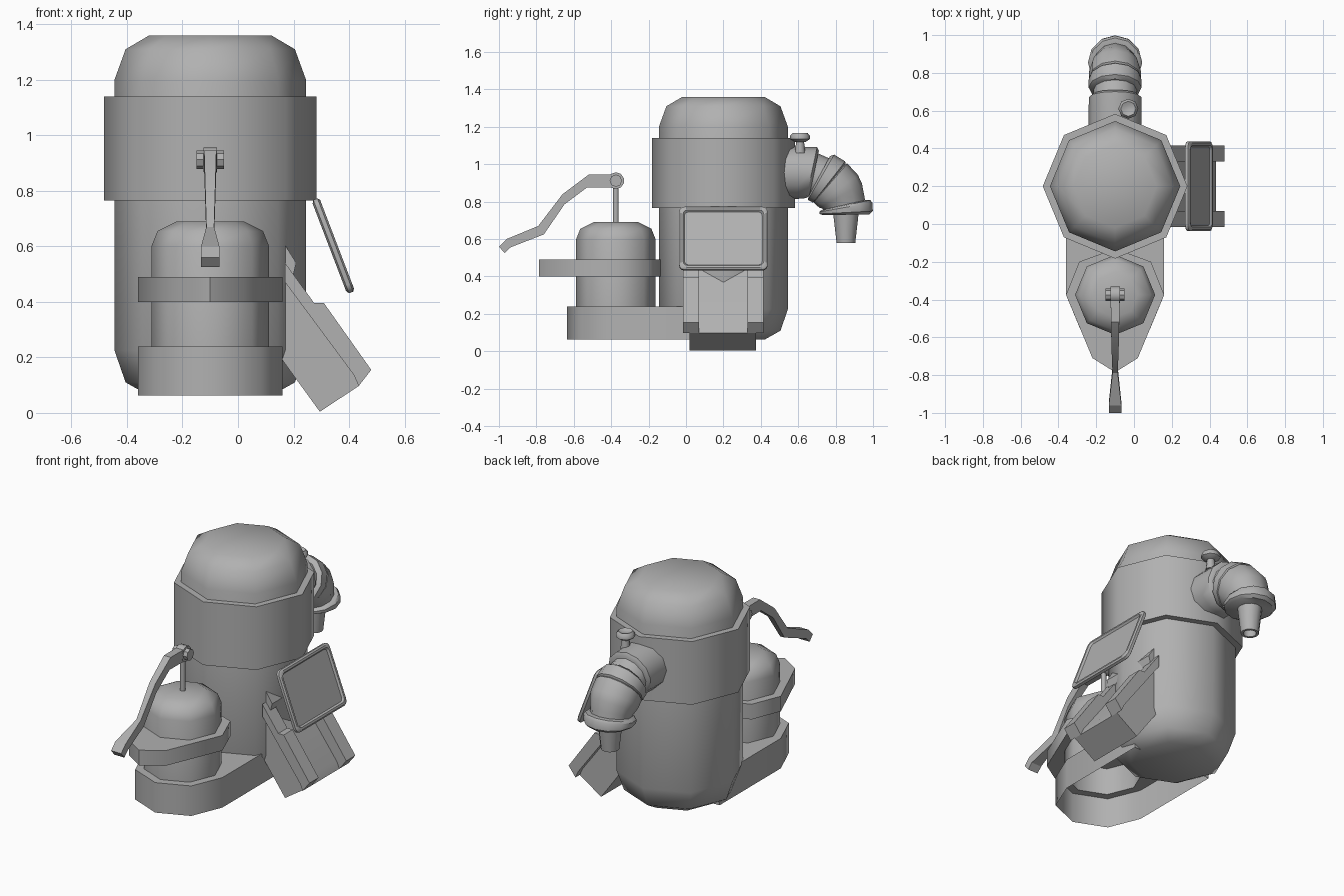
import bpy, bmesh, math
from mathutils import Vector, Matrix

if "Cube" in bpy.data.objects:
    bpy.data.objects.remove(bpy.data.objects["Cube"])

# One dark grey for the whole model
grey = bpy.data.materials.new("dark_grey")
grey.diffuse_color = (.44, .44, .44, 1)
grey.use_nodes = True
grey.node_tree.nodes["Principled BSDF"].inputs["Base Color"].default_value = grey.diffuse_color


def loft(name, rings, caps=(True, True), angle=50):
    """Skin a list of equal-length point rings into one object."""
    bm = bmesh.new()
    vs = [[bm.verts.new(p) for p in r] for r in rings]
    n = len(vs[0])
    for a, b in zip(vs, vs[1:]):
        for i in range(n):
            j = (i + 1) % n
            bm.faces.new((a[i], a[j], b[j], b[i]))
    if caps[0]:
        bm.faces.new(vs[0][::-1])
    if caps[1]:
        bm.faces.new(vs[-1])
    bmesh.ops.recalc_face_normals(bm, faces=bm.faces)
    me = bpy.data.meshes.new(name)
    bm.to_mesh(me)
    bm.free()
    me.shade_smooth()
    me.set_sharp_from_angle(angle=math.radians(angle))
    me.materials.append(grey)
    ob = bpy.data.objects.new(name, me)
    bpy.context.collection.objects.link(ob)
    return ob


def circle(center, r, n=8, axis=(0, 0, 1)):
    rot = Vector((0, 0, 1)).rotation_difference(Vector(axis)).to_matrix()
    return [Vector(center) + rot @ Vector((r * math.cos(t), r * math.sin(t), 0))
            for t in (2 * math.pi * i / n for i in range(n))]


def lathe(name, x, y, profile, n=8, caps=(True, True)):
    return loft(name, [circle((x, y, z), r, n) for r, z in profile], caps)


def extrude_y(name, outline, y0, y1):
    return loft(name, [[(x, y, z) for x, z in outline] for y in (y0, y1)], angle=20)


CX, TY, SY = -0.10, 0.20, -0.375

# Main tank and its collar
lathe("main_tank", CX, TY, [(.22, .062), (.305, .11), (.345, .225), (.345, 1.2),
                            (.305, 1.31), (.22, 1.36)])
lathe("tank_collar", CX, TY, [(.34, .765), (.383, .765), (.383, 1.14), (.34, 1.14)],
      caps=(False, False))

# Small tank in front, open where it meets the foot
lathe("small_tank", CX, SY, [(.212, .24), (.212, .60), (.19, .655), (.12, .69)],
      caps=(False, True))

# Foot, open underneath and reaching back under the main tank
around = [math.pi * (1 + i / 4) for i in range(8)]
outer = [(CX + .26 * math.cos(t), SY + .26 * math.sin(t)) for t in around[:5]]
outer += [(CX + .26, .2), (CX, .2), (CX - .26, .2)]
inner = [(CX + .212 * math.cos(t), SY + .212 * math.sin(t), .24) for t in around]
loft("foot", [[(x, y, .062) for x, y in outer], [(x, y, .24) for x, y in outer], inner],
     caps=(False, False))

# Pointed band round the small tank
band = [(0, -.785), (.12, -.71), (.26, SY), (.19, -.20), (0, -.13),
        (-.19, -.20), (-.26, SY), (-.12, -.71)]
loft("pointed_band", [[(CX + x, y, z) for x, y in band] for z in (.40, .49)], angle=60)

# Pump rod, pivot and cranked handle
lathe("pump_rod", CX, SY, [(.015, .67), (.015, .90)])
loft("handle_pivot", [circle((CX + x, SY, .912), .033, 8, (1, 0, 0))
                      for x in (-.05, .05)], angle=30)
loft("pivot_boss", [circle((CX + x, SY, .912), .045, 10, (1, 0, 0))
                    for x in (-.025, .025)], angle=40)
# y top, z top, y bottom, z bottom, half width
stations = [(-.375, .945, -.375, .875, .024), (-.52, .945, -.53, .875, .022),
            (-.66, .84, -.65, .785, .019), (-.79, .67, -.76, .625, .014),
            (-.96, .60, -.94, .555, .033), (-1.0, .56, -.97, .525, .033)]
loft("pump_handle", [[(CX - w, a, b), (CX + w, a, b), (CX + w, c, d), (CX - w, c, d)]
                     for a, b, c, d, w in stations], angle=20)

# Slanted chute with two side rails
extrude_y("chute", [(.16, .62), (.21, .54), (.20, .50), (.17, .47), (.417, .137),
                    (.435, .097), (.295, .004), (.16, .19)], .02, .375)
for side, y in (("front", -.015), ("back", .33)):
    extrude_y("chute_rail_" + side, [(.17, .54), (.275, .395), (.31, .395), (.48, .155),
                                     (.435, .097), (.417, .137), (.17, .47)], y, y + .085)


# Tilted display panel with raised rim
def rounded(hw, hh, r, z):
    return [(sx * (hw - r) + r * math.cos(a), sy * (hh - r) + r * math.sin(a), z)
            for q, (sx, sy) in enumerate(((1, 1), (-1, 1), (-1, -1), (1, -1)))
            for a in (math.pi / 2 * (q + k / 3) for k in range(4))]


panel = loft("display_panel", [rounded(.225, .168, .03, -.015), rounded(.237, .18, .03, -.008),
                               rounded(.237, .18, .03, .008), rounded(.228, .171, .03, .015),
                               rounded(.216, .159, .025, .015), rounded(.208, .151, .02, .004)],
             angle=30)
down = Vector((.13, 0, -.34)).normalized()
across = Vector((0, 1, 0))
frame = Matrix((across, -down, across.cross(-down))).transposed()
panel.matrix_world = Matrix.Translation((.343, .20, .602)) @ frame.to_4x4()


# Bent outlet pipe: y, z, downward tilt in degrees, radius
def pipe(name, stations, caps=(True, True)):
    rings = []
    for y, z, tilt, r in stations:
        t = math.radians(tilt)
        u = Vector((0, math.sin(t), math.cos(t)))
        rings.append([Vector((CX, y, z)) + r * (math.cos(a) * Vector((1, 0, 0)) + math.sin(a) * u)
                      for a in (2 * math.pi * i / 12 for i in range(12))])
    loft(name, rings, caps, 40)


pipe("pipe_socket", [(.45, .955, 0, .14), (.60, .955, 0, .14), (.672, .955, 12, .139),
                     (.685, .952, 12, .122)])
pipe("pipe_neck", [(.66, .955, 12, .115), (.75, .915, 35, .115)])
pipe("pipe_elbow_upper", [(.712, .935, 28, .122), (.722, .93, 30, .14), (.765, .905, 38, .14),
                          (.772, .90, 40, .125)])
pipe("pipe_elbow_lower", [(.765, .905, 40, .125), (.773, .90, 41, .137), (.81, .86, 53, .137),
                          (.828, .832, 60, .13), (.84, .80, 72, .118), (.85, .77, 78, .112)])
pipe("pipe_flange", [(.852, .785, 78, .11), (.853, .78, 78, .135), (.855, .77, 80, .144),
                     (.857, .742, 87, .142), (.857, .73, 89, .125)])
lathe("nozzle", CX, .855, [(.068, .74), (.065, .71), (.05, .58), (.036, .58), (.036, .64)], 12)

# Small valve wheel on the pipe
lathe("valve_stem", -.03, .61, [(.028, 1.06), (.02, 1.13)])
lathe("valve_wheel", -.03, .61, [(.03, 1.12), (.053, 1.135), (.053, 1.152), (.04, 1.167),
                                 (.02, 1.158)])
